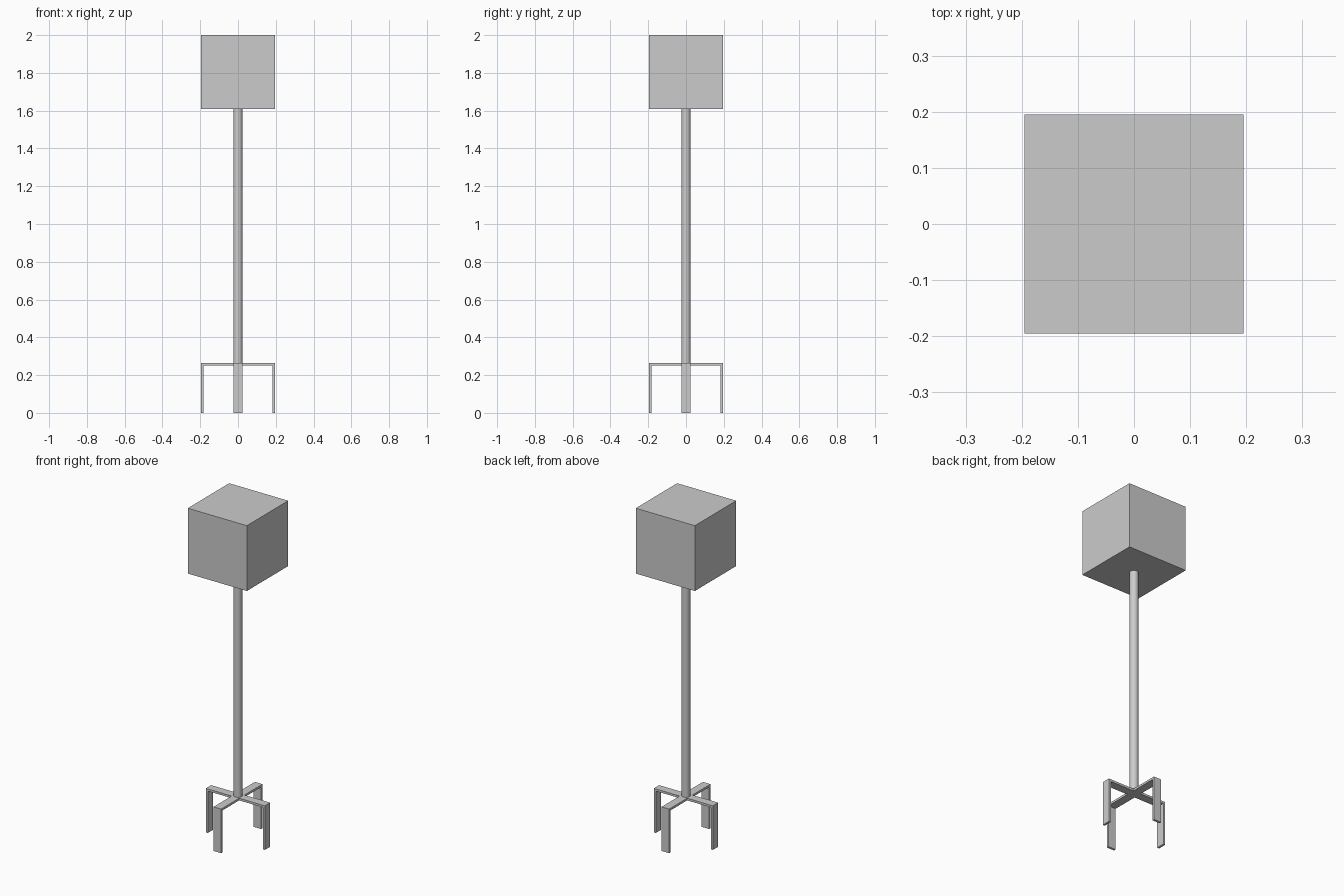
import bpy, bmesh
from mathutils import Vector

if "Cube" in bpy.data.objects:
    bpy.data.objects.remove(bpy.data.objects["Cube"])

HALF = 0.195      # half width of head and stand
BAR = 0.025       # half width of each flat bar
THICK = 0.013     # bar thickness
STAND_TOP = 0.263
HEAD_BOTTOM = 1.61


def add_box(bm, size, centre):
    verts = bmesh.ops.create_cube(bm, size=1)["verts"]
    bmesh.ops.scale(bm, vec=size, verts=verts)
    bmesh.ops.translate(bm, vec=centre, verts=verts)


def finish(name, bm):
    bmesh.ops.recalc_face_normals(bm, faces=bm.faces[:])
    mesh = bpy.data.meshes.new(name)
    bm.to_mesh(mesh)
    bm.free()
    obj = bpy.data.objects.new(name, mesh)
    bpy.context.collection.objects.link(obj)
    return obj


def extrude(bm, face, offset):
    new = bmesh.ops.extrude_discrete_faces(bm, faces=[face])["faces"][0]
    bmesh.ops.translate(bm, vec=offset, verts=new.verts[:])
    bm.normal_update()
    return new


# Cube head
bm = bmesh.new()
add_box(bm, (2 * HALF, 2 * HALF, 2 - HEAD_BOTTOM), (0, 0, (2 + HEAD_BOTTOM) / 2))
finish("head_block", bm)

# Four-legged stand: square hub, arms pushed outward, legs pushed down
bm = bmesh.new()
add_box(bm, (2 * BAR, 2 * BAR, THICK), (0, 0, STAND_TOP - THICK / 2))
bm.normal_update()
for d in [Vector(v) for v in ((1, 0, 0), (-1, 0, 0), (0, 1, 0), (0, -1, 0))]:
    face = max(bm.faces, key=lambda f: f.calc_center_median().dot(d) + f.normal.dot(d))
    face = extrude(bm, face, d * (HALF - THICK - BAR))
    extrude(bm, face, d * THICK)
    # underside of the arm tip becomes the leg
    tip = d * (HALF - THICK / 2) + Vector((0, 0, STAND_TOP - THICK))
    under = min(bm.faces, key=lambda f: (f.calc_center_median() - tip).length)
    extrude(bm, under, Vector((0, 0, THICK - STAND_TOP)))
finish("leg_stand", bm)

# Round pole
bpy.ops.mesh.primitive_cylinder_add(
    vertices=24, radius=0.024, depth=HEAD_BOTTOM - STAND_TOP,
    location=(0, 0, (HEAD_BOTTOM + STAND_TOP) / 2))
bpy.context.object.name = "pole"
bpy.ops.object.shade_smooth_by_angle()
